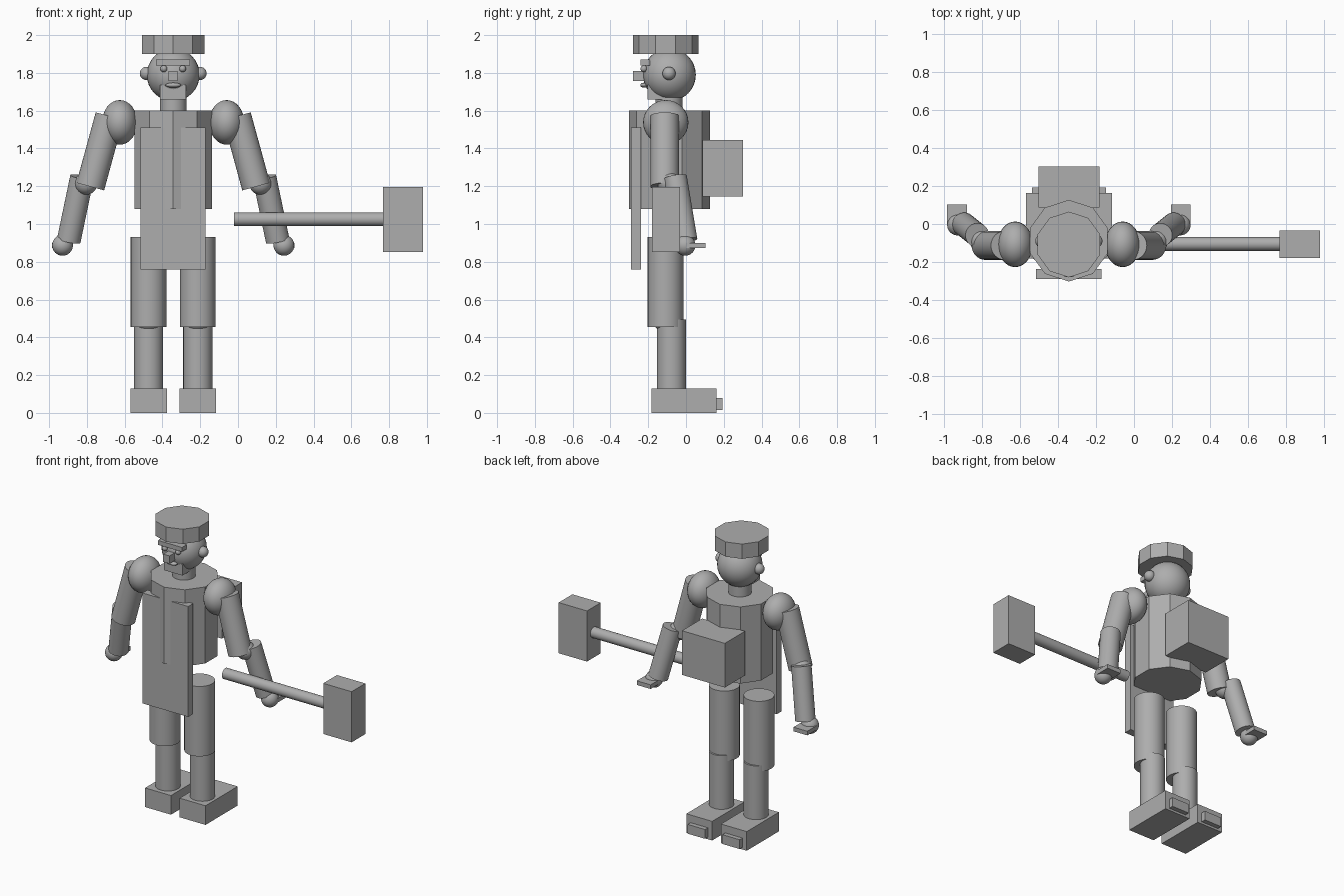
import bpy, math
from mathutils import Vector

cube = bpy.data.objects.get("Cube")
if cube:
    bpy.data.objects.remove(cube, do_unlink=True)

GREY = (0.42, 0.42, 0.42, 1)
grey = bpy.data.materials.new("plain_grey")
grey.use_nodes = True
grey.diffuse_color = GREY
grey.node_tree.nodes["Principled BSDF"].inputs["Base Color"].default_value = GREY

CX = -0.343  # centre line of the body
SIDES = (("right", -1), ("left", 1))


def finish(name, smooth):
    ob = bpy.context.object
    ob.name = name
    ob.data.materials.append(grey)
    if smooth:
        bpy.ops.object.shade_smooth_by_angle(angle=math.radians(40))
    return ob


def box(name, x, y, z):
    """Box from its (low, high) limits on each axis."""
    lims = (x, y, z)
    bpy.ops.mesh.primitive_cube_add(size=1, location=[(a + b) / 2 for a, b in lims])
    ob = finish(name, False)
    ob.scale = [b - a for a, b in lims]
    return ob


def ball(name, loc, radii):
    bpy.ops.mesh.primitive_uv_sphere_add(segments=32, ring_count=16, radius=1, location=loc)
    ob = finish(name, True)
    ob.scale = radii
    return ob


def rod(name, start, end, radius, sides=32):
    """Cylinder between two points; few sides gives flat facets."""
    a, b = Vector(start), Vector(end)
    d = b - a
    bpy.ops.mesh.primitive_cylinder_add(vertices=sides, radius=radius, depth=d.length,
                                        location=(a + b) / 2)
    ob = finish(name, sides > 12)
    ob.rotation_euler = d.to_track_quat('Z', 'Y').to_euler()
    return ob


def prism(name, y, z, radius):
    """Ten-sided upright prism with a corner facing front."""
    bpy.ops.mesh.primitive_cylinder_add(vertices=10, radius=radius, depth=z[1] - z[0],
                                        location=(CX, y, sum(z) / 2))
    return finish(name, False)


def span(half):
    return (CX - half, CX + half)


# Torso, apron and backpack
prism("torso", -0.088, (1.08, 1.60), 0.215)
box("apron", span(0.172), (-0.29, -0.237), (0.76, 1.51))
box("backpack", span(0.161), (0.087, 0.303), (1.145, 1.445))

# Head
rod("neck", (CX, -0.09, 1.55), (CX, -0.09, 1.72), 0.071)
ball("head", (CX, -0.088, 1.79), (0.14,) * 3)
prism("cap", -0.108, (1.90, 2.0), 0.173)
box("brow", span(0.09), (-0.24, -0.19), (1.84, 1.87))
box("nose", span(0.024), (-0.28, -0.2), (1.757, 1.81))
ball("mouth", (CX, -0.222, 1.735), (0.041, 0.02, 0.013))
box("beard", span(0.069), (-0.205, -0.1), (1.66, 1.735))

for side, s in SIDES:
    def at(dx, y, z):
        return (CX + s * dx, y, z)

    # Face details
    ball(side + "_ear", at(0.142, -0.09, 1.797), (0.035,) * 3)
    ball(side + "_eye", at(0.05, -0.223, 1.822), (0.018,) * 3)

    # Arm
    ball(side + "_shoulder", at(0.283, -0.107, 1.538), (0.093, 0.12, 0.118))
    rod(side + "_upper_arm", at(0.337, -0.113, 1.571), at(0.439, -0.113, 1.198), 0.076)
    ball(side + "_elbow", at(0.462, -0.09, 1.215), (0.06,) * 3)
    rod(side + "_forearm", at(0.483, -0.058, 1.247), at(0.553, -0.002, 0.912), 0.063)
    ball(side + "_hand", at(0.586, -0.005, 0.887), (0.055,) * 3)
    fx = at(0.589, 0, 0)[0]
    box(side + "_fingers", (fx - 0.052, fx + 0.052), (0.0, 0.103), (0.872, 0.90))

    # Leg
    lx = at(0.13, 0, 0)[0]
    rod(side + "_thigh", (lx, -0.108, 0.455), (lx, -0.108, 0.93), 0.095)
    ball(side + "_knee", (lx, -0.1, 0.505), (0.08,) * 3)
    rod(side + "_shin", (lx, -0.077, 0.1), (lx, -0.077, 0.495), 0.077)
    box(side + "_shoe", (lx - 0.097, lx + 0.097), (-0.183, 0.162), (0.0, 0.13))
    box(side + "_shoe_tip", (lx - 0.065, lx + 0.065), (0.15, 0.193), (0.015, 0.078))

# Hammer
rod("hammer_handle", (-0.022, -0.105, 1.025), (0.8, -0.105, 1.025), 0.036)
box("hammer_head", (0.767, 0.98), (-0.18, -0.033), (0.853, 1.197))
